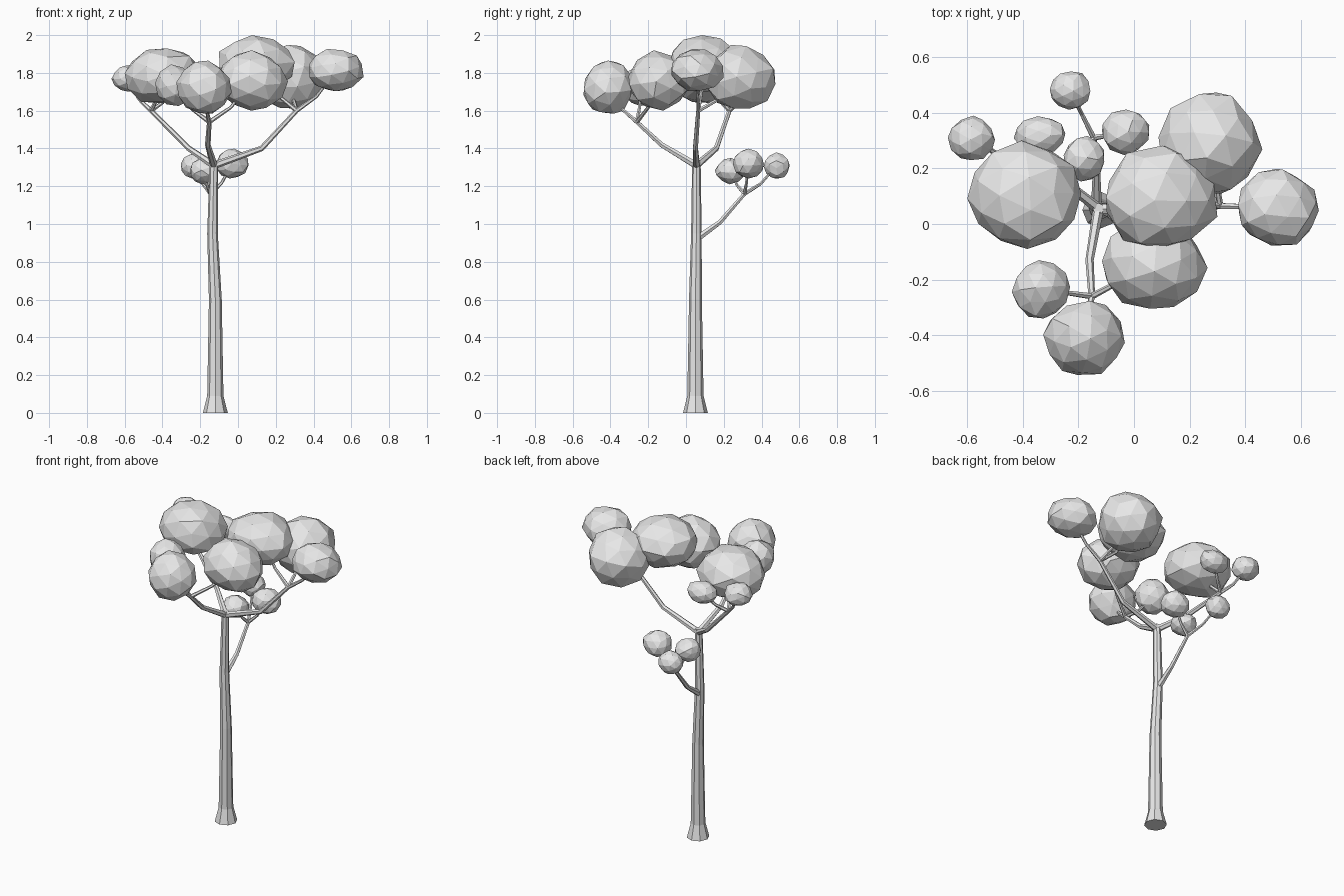
import bpy
import bmesh
import math
import random
from mathutils import Vector, Euler

random.seed(7)

cube = bpy.data.objects.get("Cube")
if cube:
    bpy.data.objects.remove(cube, do_unlink=True)

# One plain clay colour for the whole tree
grey = bpy.data.materials.new("plain_grey")
grey.use_nodes = True
colour = (0.8, 0.8, 0.8, 1)
grey.diffuse_color = colour
grey.node_tree.nodes["Principled BSDF"].inputs["Base Color"].default_value = colour


def finish(name, bm):
    """Turn a bmesh into a flat shaded object."""
    bmesh.ops.recalc_face_normals(bm, faces=bm.faces[:])
    mesh = bpy.data.meshes.new(name)
    bm.to_mesh(mesh)
    bm.free()
    mesh.materials.append(grey)
    obj = bpy.data.objects.new(name, mesh)
    bpy.context.scene.collection.objects.link(obj)
    return obj


def tube(name, points, radii, sides):
    """Tapered, capped tube through the given points."""
    bm = bmesh.new()
    points = [Vector(p) for p in points]
    up = Vector((0, 0, 1))
    rings = []
    for i, (point, radius) in enumerate(zip(points, radii)):
        before = points[max(i - 1, 0)]
        after = points[min(i + 1, len(points) - 1)]
        turn = up.rotation_difference((after - before).normalized())
        ring = []
        for k in range(sides):
            a = math.tau * k / sides
            offset = Vector((math.cos(a), math.sin(a), 0)) * radius
            ring.append(bm.verts.new(point + turn @ offset))
        rings.append(ring)
    for low, high in zip(rings, rings[1:]):
        for k in range(sides):
            n = (k + 1) % sides
            bm.faces.new((low[k], low[n], high[n], high[k]))
    bm.faces.new(rings[0][::-1])
    bm.faces.new(rings[-1])
    return finish(name, bm)


def leaf_clump(name, centre, half_size):
    """Lumpy low-poly ball, randomly turned and fitted to its size."""
    bm = bmesh.new()
    bmesh.ops.create_icosphere(bm, subdivisions=2, radius=1)
    turn = Euler([random.uniform(0, math.tau) for _ in range(3)]).to_matrix()
    for v in bm.verts:
        v.co = turn @ v.co * random.uniform(0.93, 1.05)
    for axis in range(3):
        low = min(v.co[axis] for v in bm.verts)
        high = max(v.co[axis] for v in bm.verts)
        for v in bm.verts:
            t = (v.co[axis] - low) / (high - low) * 2 - 1
            v.co[axis] = centre[axis] + t * half_size[axis]
    return finish(name, bm)


def limb(name, path, radii, clumps):
    """Branch ending in a node, with one bent twig and leaf clump per entry."""
    tube(name + "_branch", path, radii, 6)
    node = Vector(path[-1])
    thin = radii[-1]
    for i, (centre, half_size) in enumerate(clumps, 1):
        centre = Vector(centre)
        step = centre - node
        bend = node + Vector((step.x * 0.5, step.y * 0.5, step.z * 0.35))
        tube(f"{name}_twig_{i}", [node, bend, centre],
             [thin, thin * 0.75, thin * 0.6], 6)
        leaf_clump(f"{name}_leaves_{i}", centre, half_size)


# Trunk with a flared foot
tube("trunk",
     [(-0.12, 0.05, 0), (-0.12, 0.05, 0.09), (-0.12, 0.05, 0.6),
      (-0.135, 0.055, 0.95), (-0.128, 0.055, 1.3), (-0.128, 0.055, 1.335)],
     [0.066, 0.043, 0.034, 0.028, 0.023, 0.02], 8)

fork = (-0.128, 0.055, 1.31)
taper = [0.02, 0.015, 0.012]

# Crown limb towards -x
limb("side_crown", [fork, (-0.26, 0.16, 1.4), (-0.46, 0.23, 1.6)], taper, [
    ((-0.395, 0.105, 1.785), (0.205, 0.195, 0.145)),
    ((-0.585, 0.31, 1.77), (0.085, 0.08, 0.07)),
    ((-0.34, 0.32, 1.72), (0.093, 0.068, 0.065)),
])

# Crown limb towards +x
limb("wide_crown", [fork, (0.125, 0.05, 1.4), (0.31, 0.065, 1.6)], taper, [
    ((0.10, 0.095, 1.85), (0.20, 0.187, 0.15)),
    ((0.275, 0.29, 1.78), (0.187, 0.183, 0.168)),
    ((0.52, 0.06, 1.815), (0.145, 0.138, 0.112)),
])

# Crown limb towards the front
limb("front_crown", [fork, (-0.16, -0.13, 1.42), (-0.152, -0.26, 1.54)], taper, [
    ((0.075, -0.14, 1.76), (0.19, 0.165, 0.16)),
    ((-0.18, -0.41, 1.725), (0.147, 0.133, 0.14)),
    ((-0.335, -0.235, 1.735), (0.105, 0.105, 0.11)),
])

# Low limb at the back
limb("low_back", [(-0.135, 0.055, 0.92), (-0.135, 0.18, 1.01), (-0.145, 0.31, 1.16)],
     [0.02, 0.014, 0.011], [
    ((-0.23, 0.48, 1.31), (0.073, 0.069, 0.069)),
    ((-0.03, 0.33, 1.32), (0.085, 0.082, 0.079)),
    ((-0.18, 0.235, 1.28), (0.073, 0.082, 0.07)),
])
